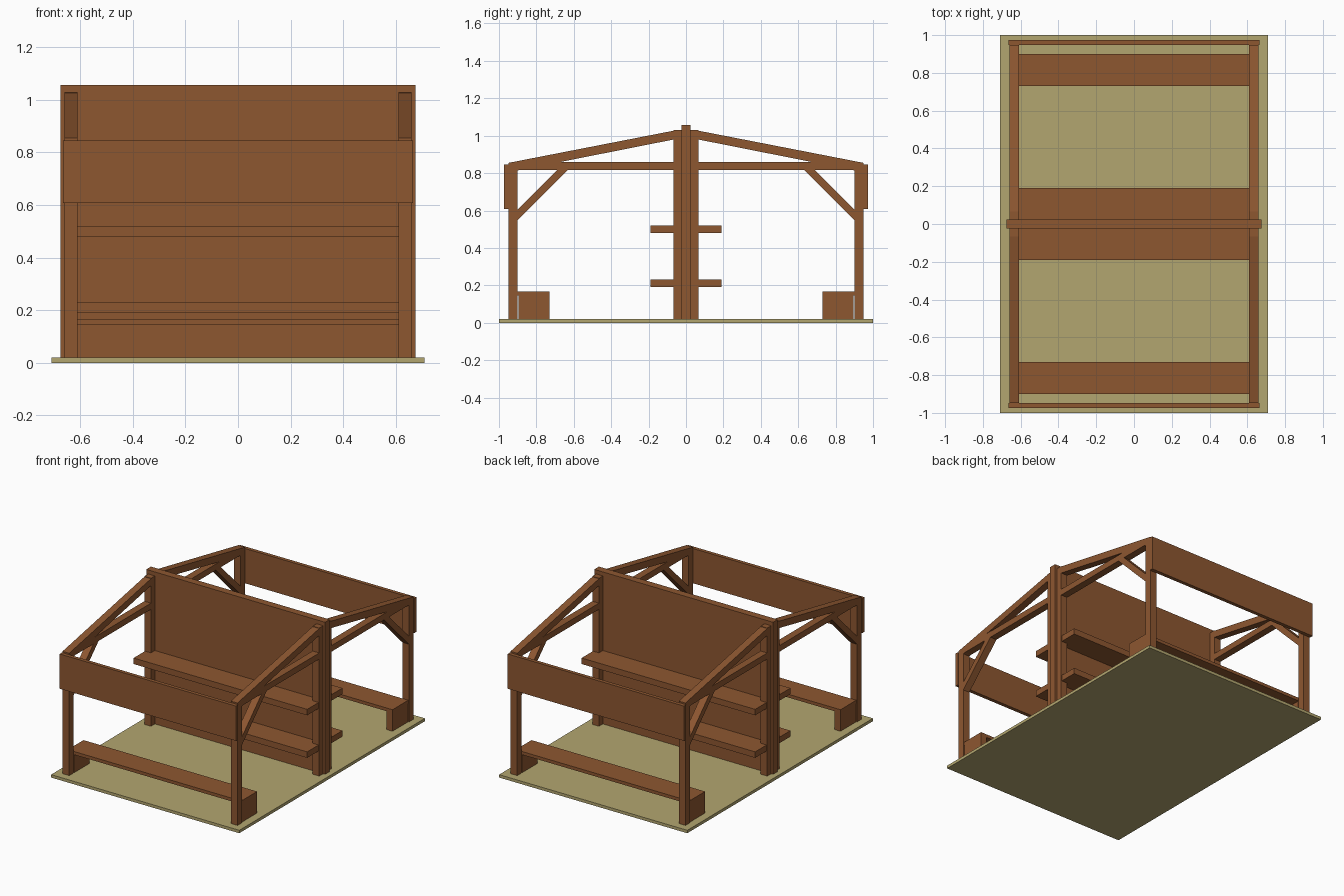
import bpy

if "Cube" in bpy.data.objects:
    bpy.data.objects.remove(bpy.data.objects["Cube"])


def make_material(name, color):
    mat = bpy.data.materials.new(name)
    mat.diffuse_color = color
    mat.use_nodes = True
    mat.node_tree.nodes["Principled BSDF"].inputs["Base Color"].default_value = mat.diffuse_color
    return mat


WOOD = make_material("wood", (0.27, 0.095, 0.03, 1))
SAND = make_material("sand", (0.45, 0.38, 0.16, 1))


def prism(name, profile, x0, x1, mat=WOOD):
    """Extrude a (y, z) outline from x0 to x1."""
    n = len(profile)
    area = sum(profile[i][0] * profile[(i + 1) % n][1]
               - profile[(i + 1) % n][0] * profile[i][1] for i in range(n))
    if area < 0:
        profile = profile[::-1]
    verts = [(x, y, z) for x in (x0, x1) for y, z in profile]
    faces = [tuple(range(n))[::-1], tuple(range(n, 2 * n))]
    faces += [(i, (i + 1) % n, (i + 1) % n + n, i + n) for i in range(n)]
    mesh = bpy.data.meshes.new(name)
    mesh.from_pydata(verts, [], faces)
    mesh.materials.append(mat)
    obj = bpy.data.objects.new(name, mesh)
    bpy.context.collection.objects.link(obj)
    return obj


def box(name, x0, x1, y0, y1, z0, z1, mat=WOOD):
    return prism(name, [(y0, z0), (y1, z0), (y1, z1), (y0, z1)], x0, x1, mat)


def flip(side, profile):
    return [(side * y, z) for y, z in profile]


# Floor and central partition
box("floor", -0.71, 0.71, -1, 1, 0, 0.02, SAND)
box("partition", -0.675, 0.675, -0.025, 0.025, 0.02, 1.057)

X_IN, X_OUT = 0.61, 0.66

for s, end in ((-1, "front"), (1, "back")):
    # Side frames: outlines of each timber in the yz plane
    timbers = {
        "centre_post": [(0.025, 0.02), (0.067, 0.02), (0.067, 1.03), (0.025, 1.03)],
        "outer_post": [(0.90, 0.02), (0.948, 0.02), (0.948, 0.815), (0.90, 0.815)],
        "rafter": [(0.06, 1.028), (0.948, 0.855), (0.948, 0.805), (0.06, 0.981)],
        "tie_beam": [(0.067, 0.818), (0.90, 0.818), (0.68, 0.86), (0.067, 0.86)],
        "brace": [(0.90, 0.55), (0.90, 0.605), (0.685, 0.82), (0.63, 0.82)],
    }
    for h, hand in ((-1, "left"), (1, "right")):
        xa, xb = sorted((h * X_IN, h * X_OUT))
        for part, profile in timbers.items():
            prism(f"{end}_{hand}_{part}", flip(s, profile), xa, xb)
        # Bench legs
        la, lb = sorted((h * X_IN, h * 0.655))
        leg = [(0.73, 0.02), (0.895, 0.02), (0.895, 0.146), (0.73, 0.146)]
        prism(f"{end}_{hand}_bench_leg", flip(s, leg), la, lb)

    # Bench seat, shelves and fascia board run the full width
    seat = [(0.73, 0.145), (0.90, 0.145), (0.90, 0.167), (0.73, 0.167)]
    prism(f"{end}_bench_seat", flip(s, seat), -0.655, 0.655)
    for level, z in (("lower", 0.19), ("upper", 0.48)):
        shelf = [(0.025, z), (0.19, z), (0.19, z + 0.041), (0.025, z + 0.041)]
        prism(f"{end}_{level}_shelf", flip(s, shelf), -0.655, 0.655)
    board = [(0.948, 0.608), (0.973, 0.608), (0.973, 0.845), (0.948, 0.845)]
    prism(f"{end}_fascia_board", flip(s, board), -0.665, 0.665)
